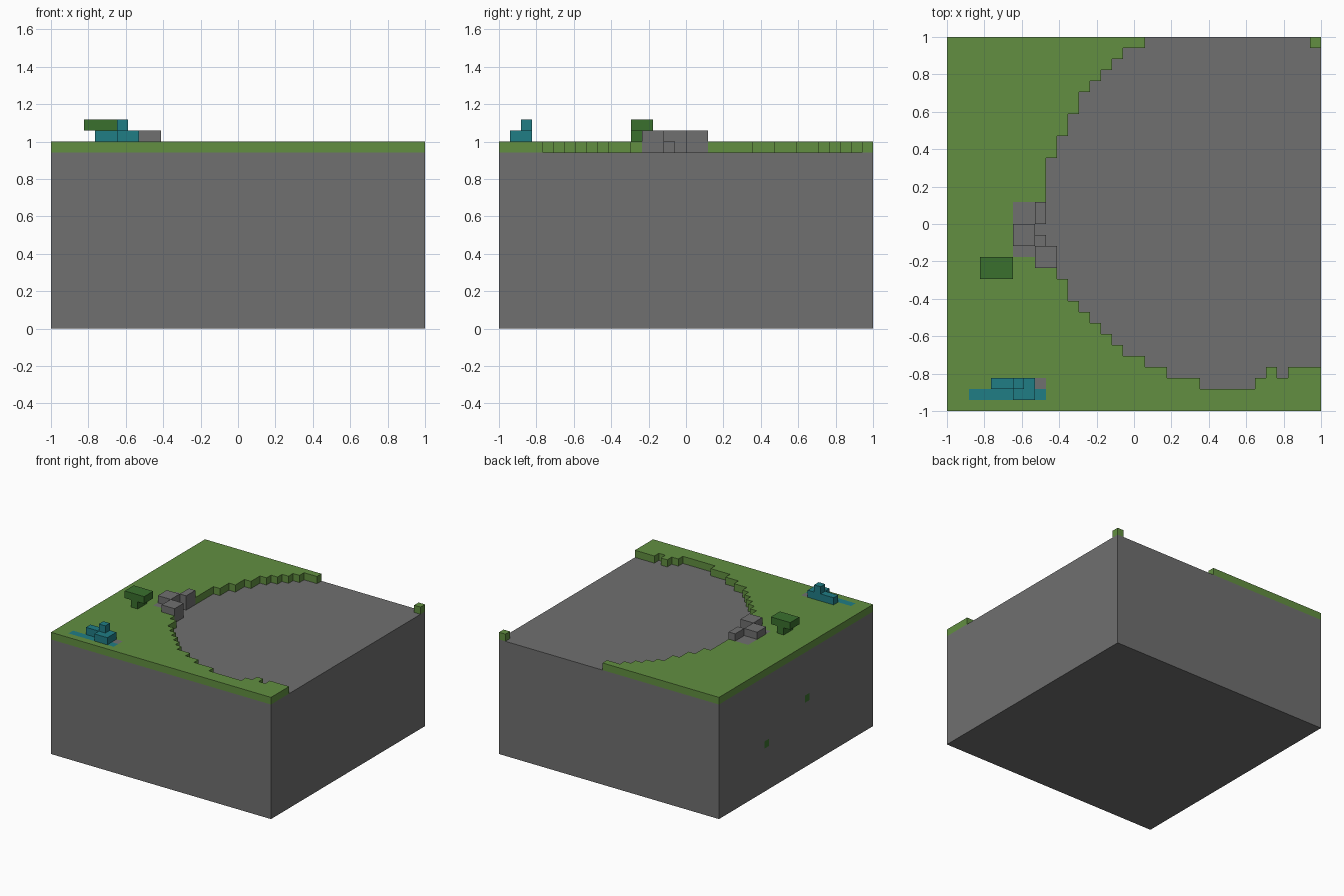
import bpy, bmesh
from itertools import product
from mathutils import Vector

if "Cube" in bpy.data.objects:
    bpy.data.objects.remove(bpy.data.objects["Cube"], do_unlink=True)

N = 34            # cells along each side
U = 2 / N         # cell size
FLOOR, TOP = 16, 17


def material(name, rgb):
    m = bpy.data.materials.new(name)
    m.use_nodes = True
    m.diffuse_color = (*rgb, 1)
    m.node_tree.nodes["Principled BSDF"].inputs["Base Color"].default_value = (*rgb, 1)
    return m


GRASS = material("grass green", (0.122, 0.275, 0.053))
STONE = material("stone grey", (0.162, 0.162, 0.162))
LEAF = material("dark leaf green", (0.042, 0.162, 0.027))
TEAL = material("teal", (0.0144, 0.205, 0.235))


def box(x0, x1, y0, y1, z0, z1):
    """Set of grid cells filling a block."""
    return set(product(range(x0, x1), range(y0, y1), range(z0, z1)))


def build(name, cells, mat):
    """Make one object from the exposed sides of a set of cells."""
    bm = bmesh.new()
    verts = {}

    def vert(p):
        if p not in verts:
            verts[p] = bm.verts.new((p[0] * U - 1, p[1] * U - 1, p[2] * U))
        return verts[p]

    for cell in sorted(cells):
        for axis, side in product(range(3), (0, 1)):
            step = [0, 0, 0]
            step[axis] = 2 * side - 1
            if tuple(c + s for c, s in zip(cell, step)) in cells:
                continue
            loop = [(0, 0), (1, 0), (1, 1), (0, 1)]
            corners = []
            for a, b in (loop if side else loop[::-1]):
                p = list(cell)
                p[axis] += side
                p[(axis + 1) % 3] += a
                p[(axis + 2) % 3] += b
                corners.append(vert(tuple(p)))
            bm.faces.new(corners)
    # Merge the flat cells into large faces
    bmesh.ops.dissolve_limit(bm, angle_limit=0.01, verts=bm.verts[:], edges=bm.edges[:])
    me = bpy.data.meshes.new(name)
    bm.to_mesh(me)
    bm.free()
    me.materials.append(mat)
    ob = bpy.data.objects.new(name, me)
    bpy.context.collection.objects.link(ob)
    return ob


# Boulder blocks around the edge of the basin
boulders = (box(8, 10, 13, 15, FLOOR, 18) | box(6, 8, 15, 17, FLOOR, 18)
            | box(8, 9, 17, 19, FLOOR, 18) | box(8, 9, 15, 16, FLOOR, TOP)
            | box(6, 8, 17, 19, FLOOR, TOP) | box(6, 8, 14, 15, FLOOR, TOP))
paving = box(8, 9, 2, 3, FLOOR, TOP)

# Teal stripe in the ground with a small stack on it
teal_stripe = box(2, 9, 1, 2, FLOOR, TOP)
teal_stack = box(4, 8, 2, 3, TOP, 18) | box(6, 8, 1, 2, TOP, 18) | box(6, 7, 2, 3, 18, 19)

# Grass rim: (number of rows, width from the -x side), front to back
rim = [(2, N), (1, 23), (1, 20), (1, 18), (1, 16), (1, 15), (1, 14), (1, 13),
       (1, 12), (2, 11), (1, 10), (2, 8), (1, 9), (1, 8), (6, 9), (2, 10),
       (2, 11), (2, 12), (1, 13), (1, 14), (1, 15), (1, 16), (1, 18)]
grass, row = set(), 0
for rows, width in rim:
    grass |= box(0, width, row, row + rows, FLOOR, TOP)
    row += rows
grass |= box(28, N, 2, 3, FLOOR, TOP) | box(29, 30, 3, 4, FLOOR, TOP)
grass |= box(31, N, 3, 4, FLOOR, TOP) | box(33, N, 33, N, FLOOR, TOP)
grass -= boulders | paving | teal_stripe

# Stone base with two green specks in its -x side
specks = box(0, 1, 14, 15, 9, 10) | box(0, 1, 23, 24, 6, 7)
build("stone_base", box(0, N, 0, N, 0, FLOOR) - specks, STONE)
build("side_specks", specks, LEAF)

build("grass_rim", grass, GRASS)
build("boulders", boulders, STONE)
build("paving_stone", paving, STONE)
build("teal_stripe", teal_stripe, TEAL)
build("teal_stack", teal_stack, TEAL)

# Small tree
build("tree_trunk", box(4, 5, 12, 14, TOP, 18), LEAF)
build("tree_crown", box(3, 6, 12, 14, 18, 19), LEAF)
